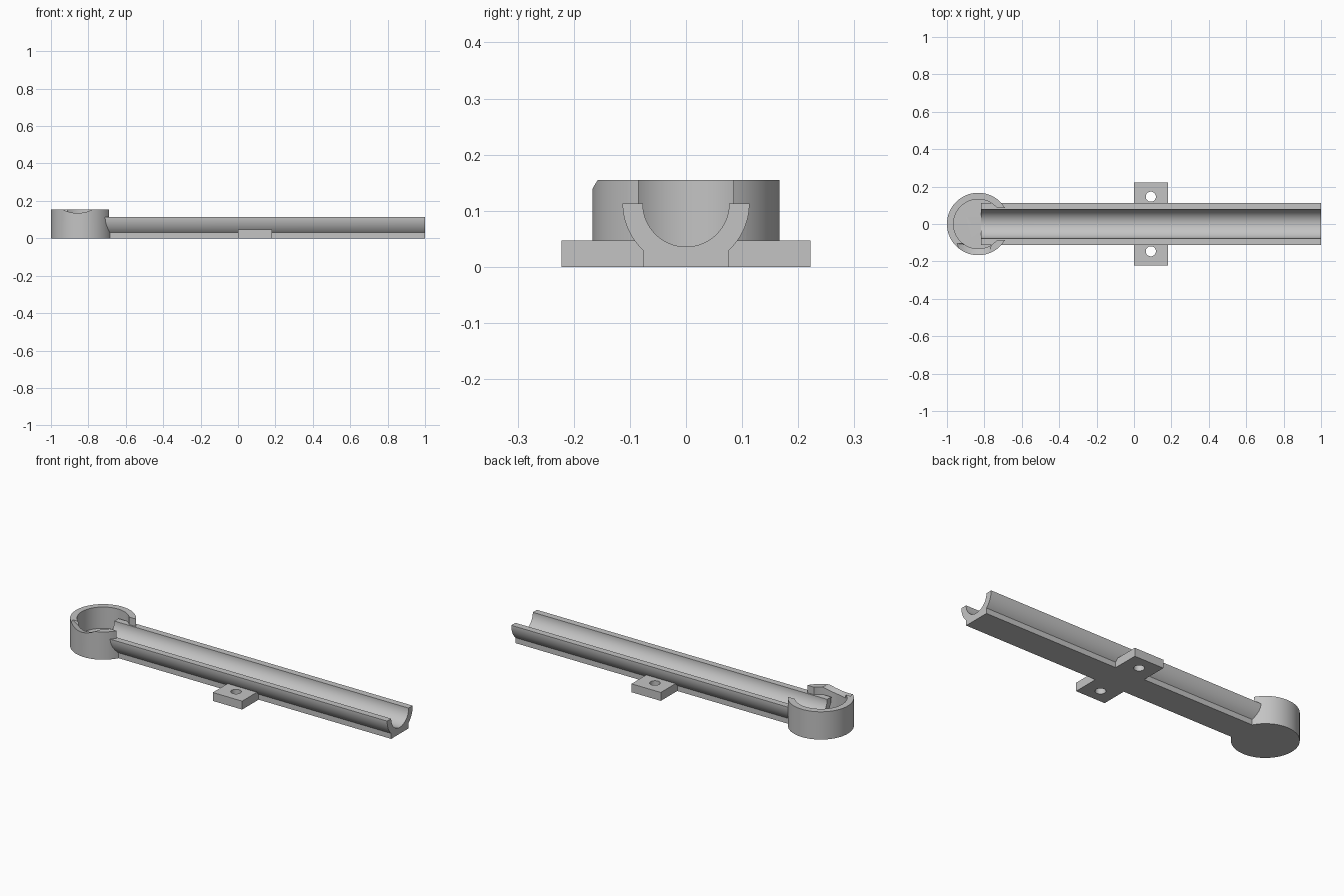
import bpy, bmesh, math
from mathutils import Matrix, Vector

if "Cube" in bpy.data.objects:
    bpy.data.objects.remove(bpy.data.objects["Cube"], do_unlink=True)

grey = bpy.data.materials.new("light_grey")
grey.use_nodes = True
grey.diffuse_color = (0.55, 0.55, 0.55, 1)
grey.node_tree.nodes["Principled BSDF"].inputs["Base Color"].default_value = grey.diffuse_color

CUP_X, CUP_R, BORE_R, CUP_TOP = -0.833, 0.167, 0.132, 0.155
RAIL_Z, OUT_R, IN_R, BASE_Y = 0.113, 0.113, 0.077, 0.077
FLOOR, TRACK_START = 0.036, -0.818


def make_object(name, bm):
    mesh = bpy.data.meshes.new(name)
    bmesh.ops.recalc_face_normals(bm, faces=bm.faces)
    bm.to_mesh(mesh)
    bm.free()
    mesh.materials.append(grey)
    obj = bpy.data.objects.new(name, mesh)
    bpy.context.scene.collection.objects.link(obj)
    return obj


def cylinder(name, start, end, radius, sides=96):
    a, b = Vector(start), Vector(end)
    bm = bmesh.new()
    turn = (b - a).to_track_quat("Z", "Y").to_matrix().to_4x4()
    bmesh.ops.create_cone(bm, cap_ends=True, segments=sides, radius1=radius, radius2=radius,
                          depth=(b - a).length, matrix=Matrix.Translation((a + b) / 2) @ turn)
    return make_object(name, bm)


def box(name, low, high):
    a, b = Vector(low), Vector(high)
    bm = bmesh.new()
    bmesh.ops.create_cube(bm, size=1, matrix=Matrix.Translation((a + b) / 2)
                          @ Matrix.Diagonal((*(b - a), 1)))
    return make_object(name, bm)


def combine(target, other, operation):
    mod = target.modifiers.new(operation.lower(), "BOOLEAN")
    mod.operation, mod.solver, mod.object = operation, "EXACT", other
    bpy.context.view_layer.objects.active = target
    bpy.ops.object.modifier_apply(modifier=mod.name)
    bpy.data.objects.remove(other, do_unlink=True)


# Round cup with a flat floor
ramp = cylinder("marble_ramp", (CUP_X, 0, 0), (CUP_X, 0, CUP_TOP), CUP_R)
combine(ramp, cylinder("bore", (CUP_X, 0, FLOOR), (CUP_X, 0, 0.3), BORE_R), "DIFFERENCE")

# Shallow sloping scoop in the front of the cup rim
scoop = cylinder("scoop", (-0.853, -0.267, 0.308), (-0.853, -0.08, 0.268), 0.148)
combine(ramp, scoop, "DIFFERENCE")

# Opening in the cup wall above the rails
combine(ramp, box("opening", (-0.76, -0.085, RAIL_Z), (-0.6, 0.085, 0.3)), "DIFFERENCE")

# Half-round track on a flat foot, extruded along x
corner = math.acos(BASE_Y / OUT_R)
side = [(OUT_R * math.cos(corner * i / 14), RAIL_Z - OUT_R * math.sin(corner * i / 14))
        for i in range(15)] + [(BASE_Y, 0)]
outline = side + [(-y, z) for y, z in reversed(side)]
bm = bmesh.new()
face = bm.faces.new([bm.verts.new((TRACK_START, y, z)) for y, z in outline])
sweep = bmesh.ops.extrude_face_region(bm, geom=[face])
bmesh.ops.translate(bm, vec=(1 - TRACK_START, 0, 0),
                    verts=[v for v in sweep["geom"] if isinstance(v, bmesh.types.BMVert)])
combine(ramp, make_object("track", bm), "UNION")

# Mounting tabs with screw holes
for s in (-1, 1):
    tab = box("tab", (0, min(s * 0.06, s * 0.222), 0), (0.181, max(s * 0.06, s * 0.222), 0.047))
    hole = cylinder("hole", (0.09, s * 0.146, -0.1), (0.09, s * 0.146, 0.1), 0.027, 48)
    combine(tab, hole, "DIFFERENCE")
    combine(ramp, tab, "UNION")

# Rolling groove along the track
groove = cylinder("groove", (-0.87, 0, RAIL_Z), (1.1, 0, RAIL_Z), IN_R)
combine(ramp, groove, "DIFFERENCE")

# Smooth curved walls, crisp edges
bpy.ops.object.select_all(action="DESELECT")
ramp.select_set(True)
bpy.context.view_layer.objects.active = ramp
bpy.ops.object.shade_smooth_by_angle(angle=math.radians(25))
